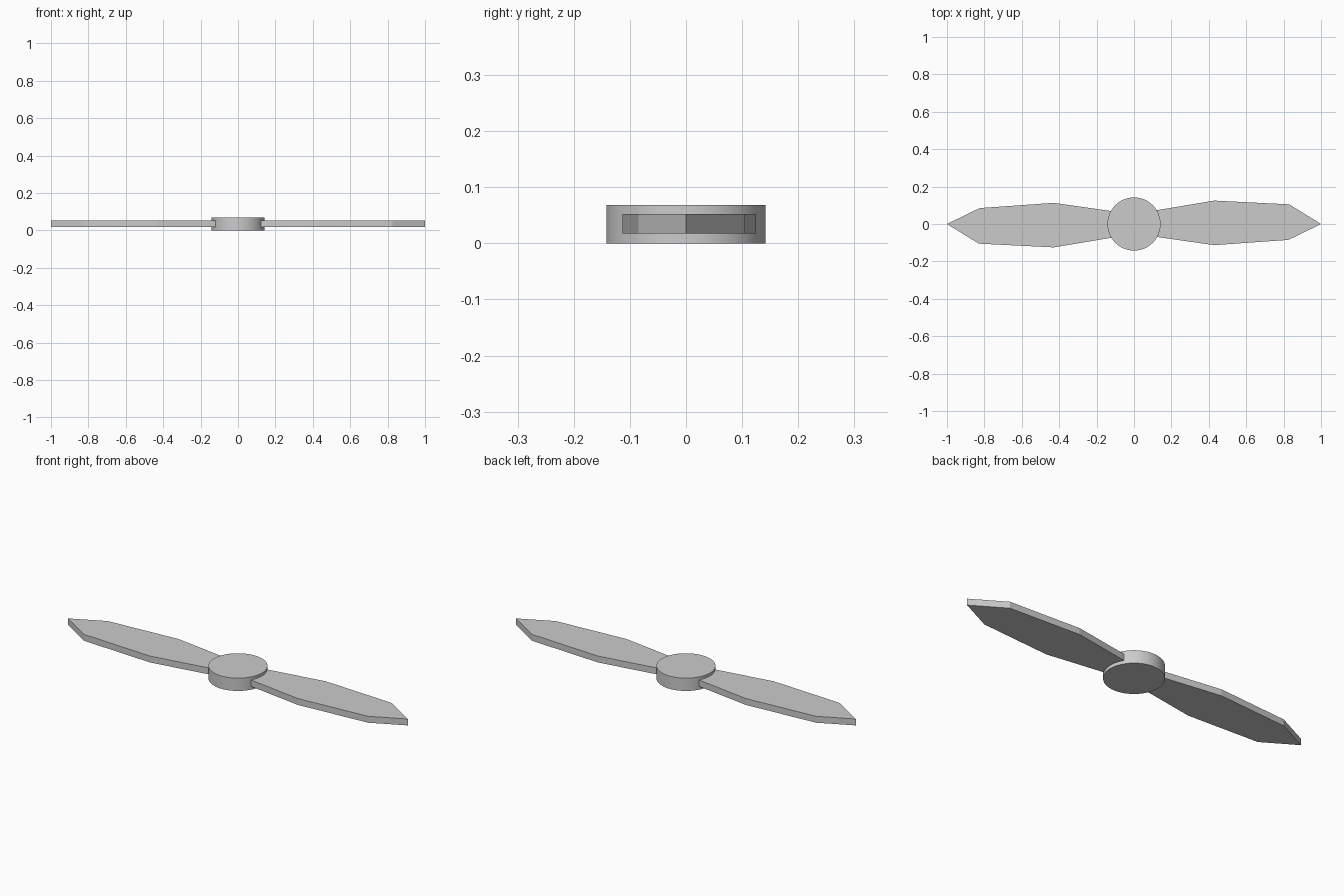
import bpy
import bmesh
import math

cube = bpy.data.objects.get("Cube")
if cube:
    bpy.data.objects.remove(cube, do_unlink=True)

grey = bpy.data.materials.new("plain grey")
grey.use_nodes = True
colour = (0.6, 0.6, 0.6, 1)
grey.diffuse_color = colour
grey.node_tree.nodes["Principled BSDF"].inputs["Base Color"].default_value = colour


def plate(name, outline, bottom, top):
    """Extrude a flat outline upwards into a solid plate."""
    bm = bmesh.new()
    face = bm.faces.new([bm.verts.new((x, y, bottom)) for x, y in outline])
    ext = bmesh.ops.extrude_face_region(bm, geom=[face])
    verts = [v for v in ext["geom"] if isinstance(v, bmesh.types.BMVert)]
    bmesh.ops.translate(bm, verts=verts, vec=(0, 0, top - bottom))
    bmesh.ops.recalc_face_normals(bm, faces=bm.faces)
    mesh = bpy.data.meshes.new(name)
    bm.to_mesh(mesh)
    bm.free()
    mesh.materials.append(grey)
    obj = bpy.data.objects.new(name, mesh)
    bpy.context.collection.objects.link(obj)
    return obj


# Round hub
bpy.ops.mesh.primitive_cylinder_add(vertices=64, radius=0.142, depth=0.068,
                                    location=(0, 0, 0.034))
hub = bpy.context.object
hub.name = "hub"
hub.data.materials.append(grey)
bpy.ops.object.shade_smooth_by_angle(angle=math.radians(30))

# Two slightly lopsided blades, the second turned half way round
blade = [(0.08, -0.063), (0.43, -0.113), (0.825, -0.085), (1, 0),
         (0.83, 0.105), (0.43, 0.125), (0.08, 0.067)]
for name, turn in (("left_blade", 1), ("right_blade", -1)):
    plate(name, [(turn * x, turn * y) for x, y in blade], 0.018, 0.052)
